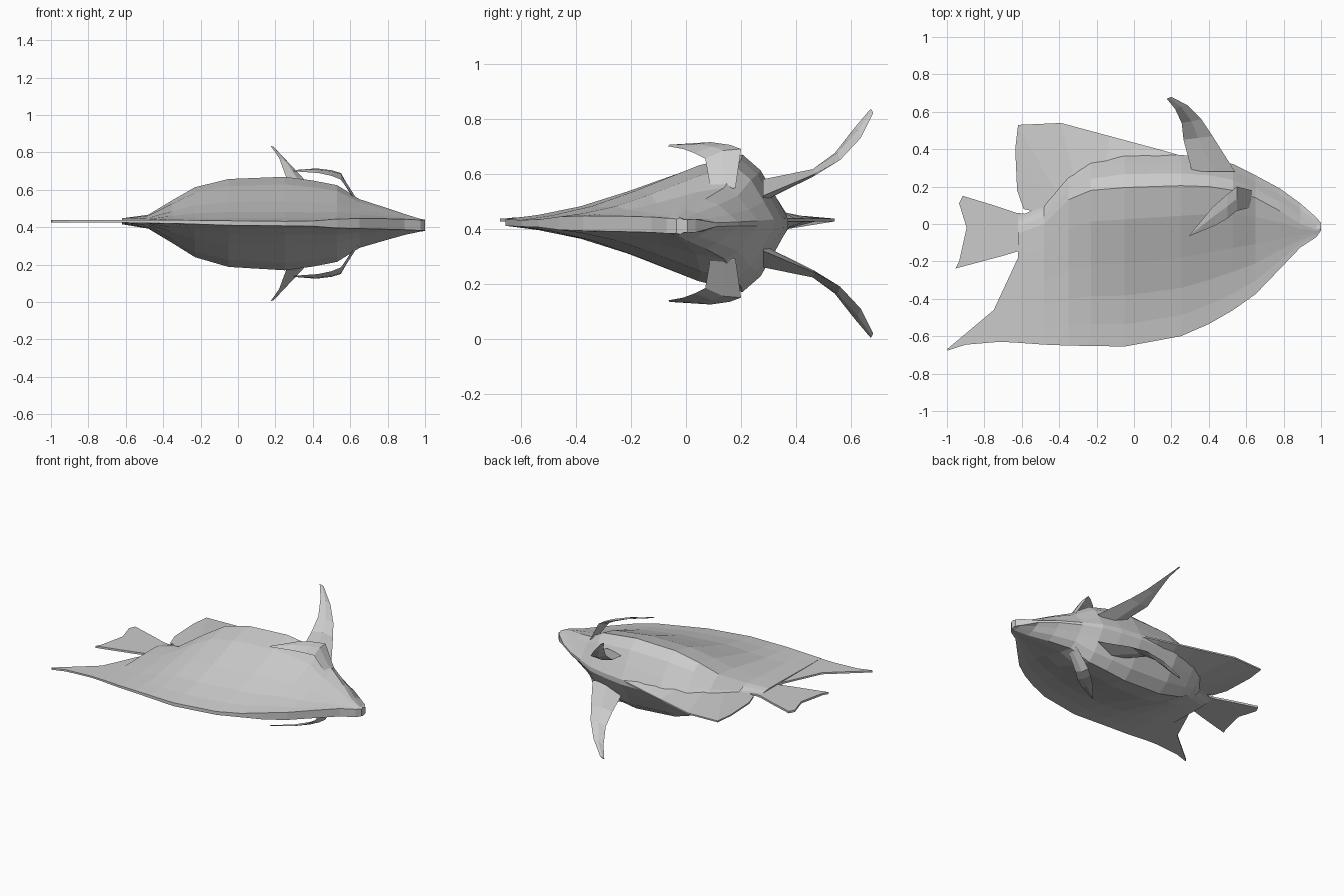
import bpy
import bmesh

MID = 0.42  # plane of symmetry: the fish lies on its side

grey = bpy.data.materials.new("grey_skin")
grey.diffuse_color = (0.6, 0.6, 0.6, 1)


def finish(name, bm):
    bmesh.ops.recalc_face_normals(bm, faces=bm.faces)
    me = bpy.data.meshes.new(name)
    bm.to_mesh(me)
    bm.free()
    me.materials.append(grey)
    ob = bpy.data.objects.new(name, me)
    bpy.context.collection.objects.link(ob)
    return ob


def loft(name, rings):
    bm = bmesh.new()
    rows = [[bm.verts.new(p) for p in r] for r in rings]
    for a, b in zip(rows, rows[1:]):
        n = len(a)
        for i in range(n):
            j = (i + 1) % n
            bm.faces.new((a[i], a[j], b[j], b[i]))
    bm.faces.new(rows[0])
    bm.faces.new(rows[-1])
    return finish(name, bm)


# Body: x, back y, ridge y, belly y, back half thickness, ridge half thickness, middle z
STATIONS = [
    (1.0, -0.035, -0.02, 0.005, 0.026, 0.03, 0.41),
    (0.975, -0.07, -0.03, 0.035, 0.028, 0.034, 0.411),
    (0.89, -0.125, 0.0, 0.11, 0.028, 0.056, 0.415),
    (0.78, -0.24, 0.07, 0.19, 0.028, 0.09, 0.418),
    (0.65, -0.375, 0.14, 0.26, 0.027, 0.13, 0.42),
    (0.53, -0.46, 0.18, 0.32, 0.024, 0.205, 0.42),
    (0.40, -0.535, 0.20, 0.35, 0.014, 0.23, 0.42),
    (0.25, -0.60, 0.205, 0.37, 0.012, 0.25, 0.42),
    (-0.05, -0.655, 0.195, 0.375, 0.012, 0.235, 0.423),
    (-0.23, -0.652, 0.18, 0.335, 0.01, 0.187, 0.427),
    (-0.35, -0.65, 0.13, 0.265, 0.009, 0.115, 0.43),
    (-0.48, -0.645, 0.0, 0.10, 0.008, 0.037, 0.43),
    (-0.62, -0.635, -0.05, 0.04, 0.007, 0.016, 0.432),
]
BACK = [(0, 0), (0.14, 0.07), (0.32, 0.21), (0.52, 0.45), (0.8, 0.83), (1, 1)]
BELLY = [(0.4, 0.77), (0.74, 0.38), (1, 0.07)]
rings = []
for x, yd, yr, yb, hd, hr, z in STATIONS:
    side = [(yd + (yr - yd) * t, hd + (hr - hd) * s) for t, s in BACK]
    side += [(yr + (yb - yr) * t, max(hr * s, 0.007)) for t, s in BELLY]
    if x > 0.95:  # blunt mouth
        side = [(y, max(h, 0.024)) for y, h in side]
    rings.append([(x, y, z + h) for y, h in side]
                 + [(x, y, z - h) for y, h in reversed(side)])
loft("body", rings)


# Thin flat fins in the middle plane
def plate(name, outline, half):
    rings = [[(x, y, 0.432 + s * half) for x, y in outline] for s in (-1, 1)]
    return loft(name, rings)


plate("back_fin_lobe", [(-0.58, -0.16), (-0.62, -0.18), (-0.75, -0.46), (-1, -0.67),
                        (-0.995, -0.676), (-0.9, -0.645), (-0.72, -0.63), (-0.58, -0.636)], 0.006)
plate("tail_fin", [(-0.45, -0.12), (-0.6, -0.14), (-0.7, -0.17), (-0.955, -0.238),
                   (-0.935, -0.2), (-0.895, -0.02), (-0.935, 0.11), (-0.915, 0.15),
                   (-0.75, 0.1), (-0.63, 0.06), (-0.55, 0.05), (-0.45, 0.08)], 0.007)

# Belly fin: wedge that thickens toward the body
FIN = [  # outer x, y then root x, y and root half thickness
    (0.27, 0.36, 0.25, 0.33, 0.02), (0.13, 0.40, 0.11, 0.33, 0.04),
    (0.0, 0.435, -0.03, 0.31, 0.045), (-0.13, 0.47, -0.16, 0.28, 0.045),
    (-0.39, 0.54, -0.31, 0.22, 0.035), (-0.62, 0.53, -0.4, 0.14, 0.02),
    (-0.635, 0.4, -0.44, 0.1, 0.014), (-0.625, 0.18, -0.46, 0.08, 0.01),
    (-0.59, 0.08, -0.46, 0.05, 0.01),
]
loft("belly_fin", [[(ox, oy, 0.437), (rx, ry, 0.43 + h), (rx, ry, 0.43 - h), (ox, oy, 0.427)]
                   for ox, oy, rx, ry, h in FIN])


# Paired side fins: strips of (front edge, rear edge) with a raised middle
def side_fin(name, pairs, bulges):
    for label, s in (("left", 1), ("right", -1)):
        rings = []
        for (a, b), f in zip(pairs, bulges):
            m = [(p + q) / 2 for p, q in zip(a, b)]
            ring = [a, (m[0], m[1], m[2] + f), b, (m[0], m[1], m[2] - f)]
            rings.append([(x, y, MID + s * (z - MID)) for x, y, z in ring])
        loft(f"{label}_{name}", rings)


side_fin("pelvic_fin", [
    ((0.54, 0.28, 0.52), (0.31, 0.28, 0.56)),
    ((0.42, 0.47, 0.60), (0.265, 0.45, 0.605)),
    ((0.36, 0.56, 0.65), (0.255, 0.54, 0.675)),
    ((0.285, 0.635, 0.73), (0.22, 0.615, 0.77)),
    ((0.2, 0.68, 0.82), (0.175, 0.67, 0.835))], (0.04, 0.014, 0.012, 0.008, 0.004))
side_fin("pectoral_fin", [
    ((0.63, 0.18, 0.55), (0.63, 0.09, 0.54)),
    ((0.55, 0.2, 0.69), (0.55, 0.07, 0.655)),
    ((0.5, 0.16, 0.705), (0.5, 0.03, 0.675)),
    ((0.42, 0.09, 0.715), (0.43, -0.01, 0.69)),
    ((0.30, -0.055, 0.705), (0.295, -0.065, 0.70))], (0.014, 0.012, 0.009, 0.006, 0.003))
